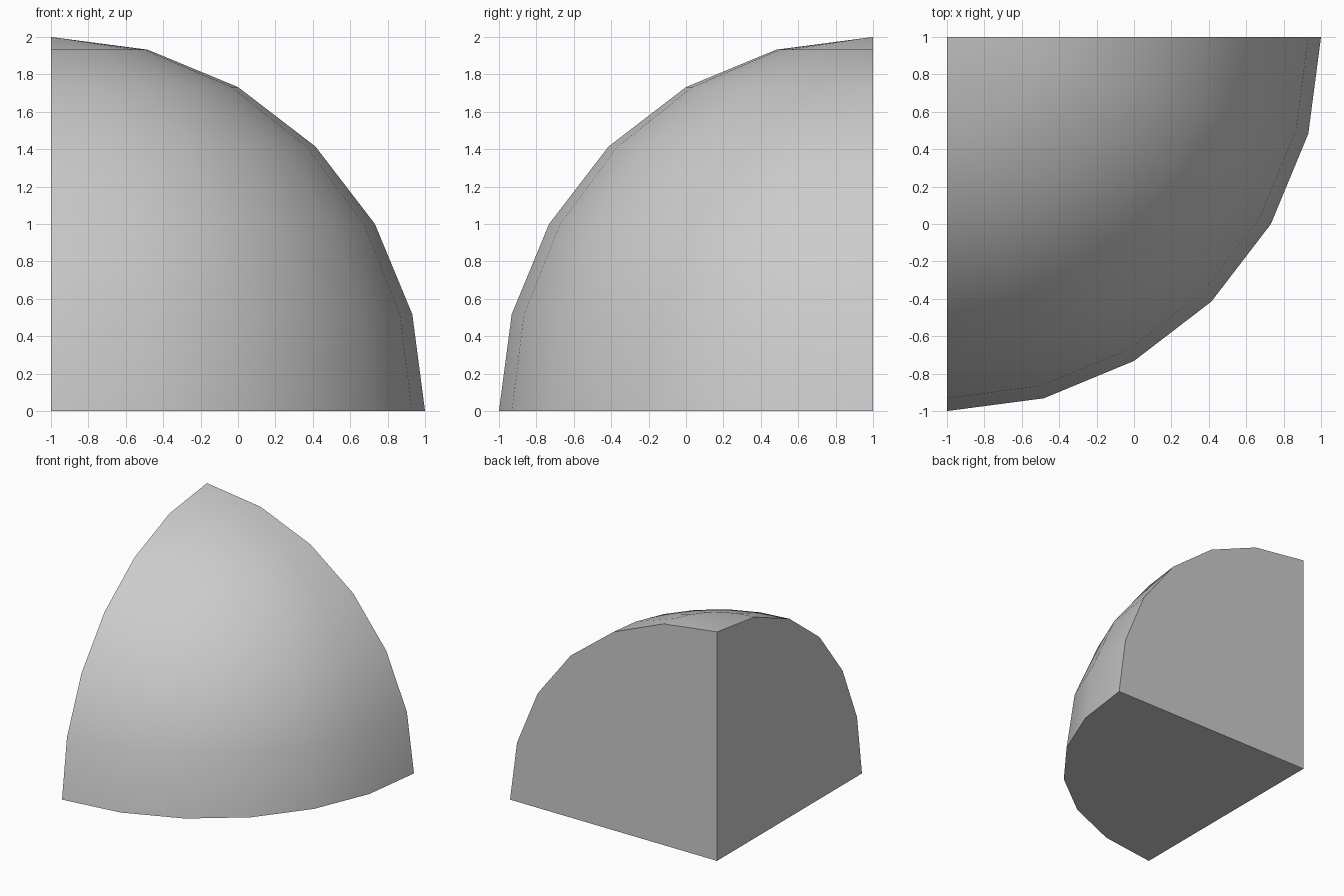
import bpy, bmesh
from math import sin, cos, pi, radians

cube = bpy.data.objects.get("Cube")
if cube:
    bpy.data.objects.remove(cube, do_unlink=True)

STEPS = 6                    # segments along each quarter arc
RADIUS = 2.0
CORNER = (-1.0, 1.0, 0.0)    # centre of the sphere

grey = bpy.data.materials.new("light grey")
colour = (0.6, 0.6, 0.6, 1.0)
grey.use_nodes = True
grey.diffuse_color = colour
grey.node_tree.nodes["Principled BSDF"].inputs["Base Color"].default_value = colour

bm = bmesh.new()


def point(ring, seg):
    lat, lon = ring * pi / 2 / STEPS, seg * pi / 2 / STEPS
    return bm.verts.new((CORNER[0] + RADIUS * cos(lat) * cos(lon),
                         CORNER[1] - RADIUS * cos(lat) * sin(lon),
                         CORNER[2] + RADIUS * sin(lat)))


# Curved surface: rings of quads closed by a fan at the top
rings = [[point(r, s) for s in range(STEPS + 1)] for r in range(STEPS)]
top = bm.verts.new((CORNER[0], CORNER[1], CORNER[2] + RADIUS))
corner = bm.verts.new(CORNER)
for low, high in zip(rings, rings[1:]):
    for s in range(STEPS):
        bm.faces.new((low[s], low[s + 1], high[s + 1], high[s]))
for s in range(STEPS):
    bm.faces.new((rings[-1][s], rings[-1][s + 1], top))

# Three flat quarter-disc sides meeting at the corner
bm.faces.new([corner] + rings[0])
for s in (0, STEPS):
    bm.faces.new([corner] + [ring[s] for ring in rings] + [top])
bmesh.ops.recalc_face_normals(bm, faces=bm.faces[:])

mesh = bpy.data.meshes.new("sphere_eighth")
bm.to_mesh(mesh)
bm.free()
mesh.materials.append(grey)
block = bpy.data.objects.new("sphere_eighth", mesh)
bpy.context.collection.objects.link(block)

# Smooth curve, sharp rims
bpy.ops.object.select_all(action="DESELECT")
block.select_set(True)
bpy.context.view_layer.objects.active = block
bpy.ops.object.shade_smooth_by_angle(angle=radians(40))
